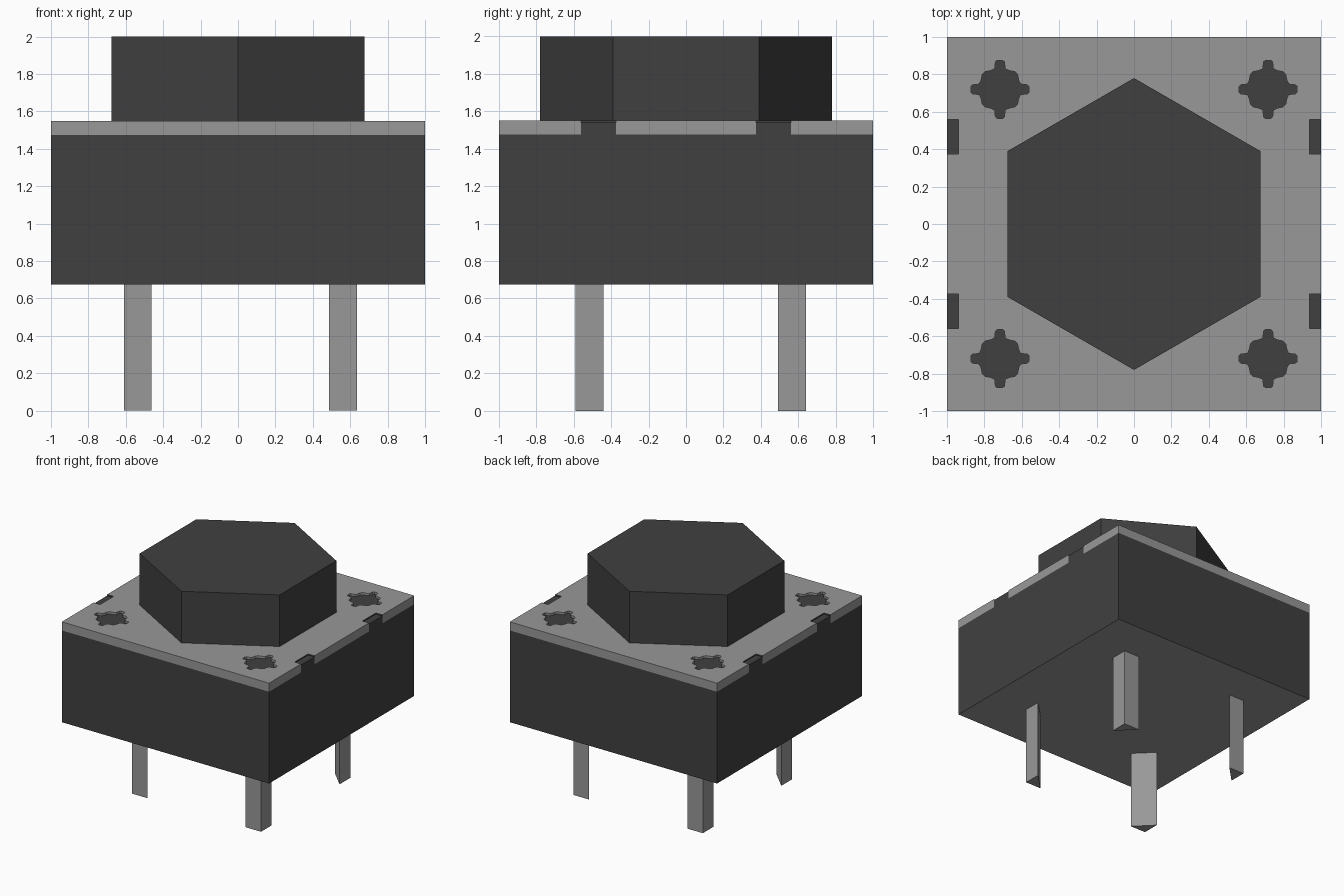
import bpy, bmesh, math

if "Cube" in bpy.data.objects:
    bpy.data.objects.remove(bpy.data.objects["Cube"])


def material(name, value):
    m = bpy.data.materials.new(name)
    m.diffuse_color = (value, value, value, 1)
    m.use_nodes = True
    m.node_tree.nodes["Principled BSDF"].inputs["Base Color"].default_value = m.diffuse_color
    return m


dark = material("dark_plastic", 0.051)
metal = material("grey_metal", 0.314)


def prism(name, outline, z0, z1, *mats):
    """Extrude a closed xy outline from z0 to z1; a second material goes underneath."""
    bm = bmesh.new()
    base = bm.faces.new([bm.verts.new((x, y, z0)) for x, y in outline])
    ext = bmesh.ops.extrude_face_region(bm, geom=[base], use_keep_orig=True)
    top = [g for g in ext["geom"] if isinstance(g, bmesh.types.BMVert)]
    bmesh.ops.translate(bm, verts=top, vec=(0, 0, z1 - z0))
    bmesh.ops.recalc_face_normals(bm, faces=bm.faces)
    for f in bm.faces:
        if f.normal.z < -0.9:
            f.material_index = len(mats) - 1
    mesh = bpy.data.meshes.new(name)
    bm.to_mesh(mesh)
    bm.free()
    for m in mats:
        mesh.materials.append(m)
    ob = bpy.data.objects.new(name, mesh)
    bpy.context.collection.objects.link(ob)
    return ob


def rect(x0, x1, y0, y1):
    return [(x0, y0), (x1, y0), (x1, y1), (x0, y1)]


def cut(target, outline, mat):
    """Cut an outline straight through the target; walls take the material."""
    tool = prism("cutter", outline, 1.4, 1.6, mat)
    mod = target.modifiers.new("cut", "BOOLEAN")
    mod.operation, mod.solver, mod.object = "DIFFERENCE", "EXACT", tool
    mod.material_mode = "TRANSFER"
    bpy.context.view_layer.objects.active = target
    bpy.ops.object.modifier_apply(modifier=mod.name)
    bpy.data.objects.remove(tool)


# Housing with grey underside, and metal cover
prism("housing", rect(-1, 1, -1, 1), 0.675, 1.475, dark, metal)
cover = prism("cover_plate", rect(-1, 1, -1, 1), 1.475, 1.55, metal)

# Hexagonal push button, corners pointing front and back
hexagon = [(0.78 * math.sin(i * math.pi / 3), 0.78 * math.cos(i * math.pi / 3))
           for i in range(6)]
prism("push_button", hexagon, 1.55, 2.0, dark)

# Star-shaped rivet outline: one quarter, turned four times
quarter = [(0.155, -0.015), (0.155, 0.015), (0.147, 0.024), (0.11, 0.028),
           (0.1, 0.05), (0.094, 0.08), (0.08, 0.094), (0.05, 0.1),
           (0.028, 0.11), (0.024, 0.147)]
star = []
for k in range(4):
    c, s = round(math.cos(k * math.pi / 2)), round(math.sin(k * math.pi / 2))
    star += [(x * c - y * s, x * s + y * c) for x, y in quarter]

for sx, side in ((-1, "left"), (1, "right")):
    for sy, end in ((-1, "front"), (1, "back")):
        tag = f"{end}_{side}"
        # Rivets, slightly sunk in holes through the cover
        hole = [(0.717 * sx + x, 0.72 * sy + y) for x, y in star]
        cut(cover, hole, metal)
        prism("rivet_" + tag, hole, 1.475, 1.53, dark)
        # Dark notches in the side edges of the cover
        ys = sorted((0.375 * sy, 0.56 * sy))
        cut(cover, rect(*sorted((0.938 * sx, 1.1 * sx)), *ys), dark)
        prism("notch_" + tag, rect(*sorted((0.938 * sx, sx)), *ys),
              1.475, 1.54, dark)
        # Triangular pins, square corner facing outward
        px = 0.635 if sx > 0 else -0.61
        py = 0.64 if sy > 0 else -0.59
        prism("pin_" + tag, [(px, py), (px - 0.148 * sx, py),
                             (px, py - 0.148 * sy)], 0, 0.68, metal)
